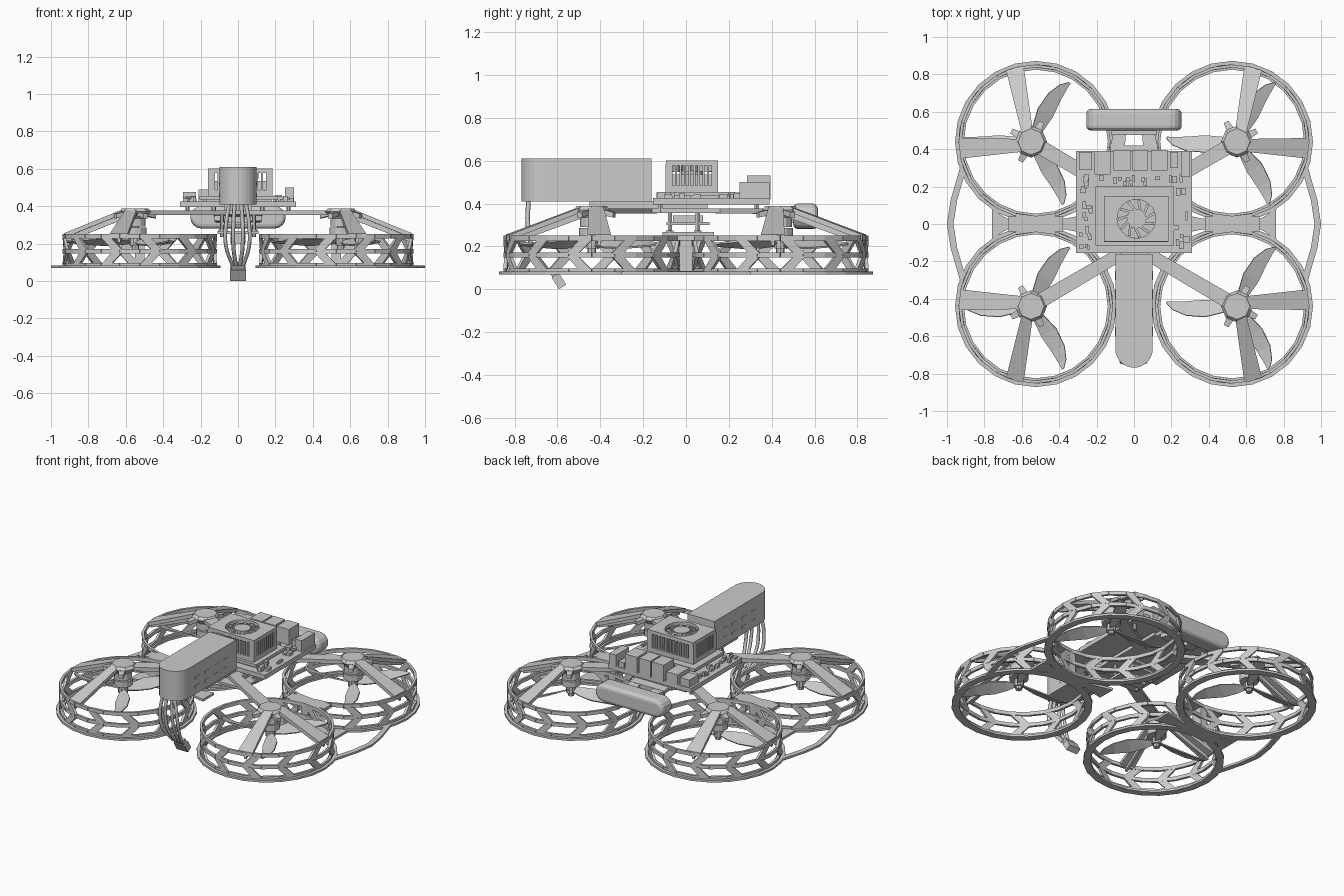
import bpy, bmesh, math, random
from mathutils import Vector, Matrix

if "Cube" in bpy.data.objects:
    bpy.data.objects.remove(bpy.data.objects["Cube"])

random.seed(4)
CX, CY, R = 0.525, 0.44, 0.405      # duct centre (mirrored four ways) and wall radius
HX, HY = 0.55, 0.44                 # motor axis


def finish(name, bm, mirror=None, solid=0, loc=(0, 0, 0)):
    bmesh.ops.recalc_face_normals(bm, faces=bm.faces)
    me = bpy.data.meshes.new(name)
    bm.to_mesh(me)
    bm.free()
    ob = bpy.data.objects.new(name, me)
    ob.location = loc
    bpy.context.collection.objects.link(ob)
    if solid:
        s = ob.modifiers.new("thickness", 'SOLIDIFY')
        s.thickness, s.offset = solid, 0
    if mirror:
        m = ob.modifiers.new("mirror", 'MIRROR')
        m.use_axis = mirror
    return ob


def loft(bm, a, b):
    """Closed solid between two outlines with equal point counts."""
    va, vb = [bm.verts.new(p) for p in a], [bm.verts.new(p) for p in b]
    n = len(a)
    for i in range(n):
        j = (i + 1) % n
        bm.faces.new((va[i], va[j], vb[j], vb[i]))
    bm.faces.new(va[::-1])
    bm.faces.new(vb)


def box(bm, x0, x1, y0, y1, z0, z1):
    q = [(x0, y0), (x1, y0), (x1, y1), (x0, y1)]
    loft(bm, [(x, y, z0) for x, y in q], [(x, y, z1) for x, y in q])


def boxes(name, rows, mirror=None):
    bm = bmesh.new()
    for r in rows:
        box(bm, *r)
    return finish(name, bm, mirror)


def circle(cx, cy, r, n):
    return [(cx + r * math.cos(math.tau * i / n), cy + r * math.sin(math.tau * i / n)) for i in range(n)]


def disc(bm, cx, cy, r0, r1, z0, z1, n=12):
    loft(bm, [(x, y, z0) for x, y in circle(cx, cy, r0, n)], [(x, y, z1) for x, y in circle(cx, cy, r1, n)])


def annulus(bm, inner, outer, z0, z1):
    loops = [[bm.verts.new((x, y, z)) for x, y in pts]
             for pts, z in ((inner, z0), (outer, z0), (outer, z1), (inner, z1))]
    n = len(inner)
    for k in range(4):
        a, b = loops[k], loops[(k + 1) % 4]
        for i in range(n):
            bm.faces.new((a[i], a[(i + 1) % n], b[(i + 1) % n], b[i]))


def panel(bm, p, q, wp, wq, t):
    """Tapered bar from p to q, its top face on the line p-q."""
    p, q = Vector(p), Vector(q)
    s = (q - p).cross(Vector((0, 0, 1))).normalized()
    d = Vector((0, 0, -t))
    loft(bm, [p - s * wp, p + s * wp, p + s * wp + d, p - s * wp + d],
         [q - s * wq, q + s * wq, q + s * wq + d, q - s * wq + d])


# Duct walls: three bands joined by slanted struts
N = 12
step = math.tau / N
bm = bmesh.new()


def wall(a0, a1, b0, b1, z0, z1):
    pts = [(a0, z0), (a1, z0), (b1, z1), (b0, z1)]
    bm.faces.new([bm.verts.new((CX + R * math.cos(a), CY + R * math.sin(a), z)) for a, z in pts])


for i in range(N):
    a = i * step
    for h in (0, step / 2):
        for z0, z1 in ((0.07, 0.097), (0.148, 0.172), (0.226, 0.25)):
            wall(a + h, a + h + step / 2, a + h, a + h + step / 2, z0, z1)
    w, lean = step * 0.27, step * 0.3
    wall(a, a + w, a + lean, a + lean + w, 0.09, 0.155)
    wall(a + lean, a + lean + w, a, a + w, 0.165, 0.23)
finish("duct_walls", bm, (True, True, False), 0.016)

# Bottom flange rings
bm = bmesh.new()
annulus(bm, circle(CX, CY, 0.385, 24), circle(CX, CY, 0.432, 24), 0.068, 0.082)
finish("duct_flanges", bm, (True, True, False))

# Outer flange bridges and webs between neighbouring ducts
bm = bmesh.new()
edge = [(0.925, 0.32), (0.98, 0.13), (1.0, 0.0), (0.98, -0.13), (0.925, -0.32)]
out = edge + [(x - 0.035, y) for x, y in edge[::-1]]
loft(bm, [(x, y, 0.068) for x, y in out], [(x, y, 0.082) for x, y in out])
web = [(0.22, 0.06), (0.36, 0.03), (0.68, 0.03), (0.76, 0.08)]
web = web + [(x, -y) for x, y in web[::-1]]
loft(bm, [(x, y, 0.068) for x, y in web], [(x, y, 0.084) for x, y in web])
box(bm, 0.38, 0.67, -0.04, 0.04, 0.228, 0.25)
box(bm, 0.5, 0.55, -0.04, 0.04, 0.08, 0.23)
finish("duct_bridges", bm, (True, False, False))

# Motor arms: two sloping panels to the duct, one flat arm to the body
bm = bmesh.new()
panel(bm, (HX + 0.02, HY + 0.05, 0.385), (0.637, 0.832, 0.255), 0.03, 0.048, 0.025)
panel(bm, (HX + 0.06, HY - 0.02, 0.385), (0.928, 0.405, 0.255), 0.035, 0.055, 0.025)
panel(bm, (HX + 0.02, HY + 0.05, 0.37), (0.637, 0.832, 0.245), 0.008, 0.008, 0.04)
panel(bm, (HX + 0.06, HY - 0.02, 0.37), (0.928, 0.405, 0.245), 0.008, 0.008, 0.04)
panel(bm, (HX, HY, 0.378), (0.08, 0.165, 0.378), 0.04, 0.035, 0.025)
finish("motor_arms", bm, (True, True, False))

# Motor mounts and hanging motors
bm = bmesh.new()
disc(bm, HX, HY, 0.05, 0.085, 0.33, 0.37, 8)
disc(bm, HX, HY, 0.085, 0.07, 0.37, 0.388, 8)
for k in range(4):
    a = k * math.pi / 2 + 0.5
    p = (HX + 0.12 * math.cos(a), HY + 0.12 * math.sin(a), 0.36)
    panel(bm, (HX, HY, 0.386), p, 0.03, 0.014, 0.025)
disc(bm, HX, HY, 0.055, 0.055, 0.29, 0.335)
disc(bm, HX, HY, 0.06, 0.06, 0.245, 0.285)
disc(bm, HX, HY, 0.02, 0.02, 0.17, 0.3, 8)
finish("motors", bm, (True, True, False))

# Three-blade propellers, same heading in every duct
stations = [(0.02, 0.025, 0), (0.08, 0.06, 0.005), (0.17, 0.09, 0.012), (0.27, 0.075, 0.012),
            (0.34, 0.045, -0.002), (0.375, 0.012, -0.02)]      # radius, chord, sweep
for sx in (-1, 1):
    for sy in (-1, 1):
        bm = bmesh.new()
        for k in range(3):
            rot = Matrix.Rotation(math.pi / 3 + k * math.tau / 3, 3, 'Z')
            prev = None
            for r, c, sw in stations:
                lift = c * 0.5 * (0.6 - r)
                cur = [bm.verts.new(rot @ Vector((r, sw + s * c / 2, s * lift))) for s in (-1, 1)]
                if prev:
                    bm.faces.new((prev[0], cur[0], cur[1], prev[1]))
                prev = cur
        finish("propeller", bm, None, 0.008, (sx * HX, sy * HY, 0.21))
        bm = bmesh.new()
        disc(bm, sx * HX, sy * HY, 0.03, 0.03, 0.19, 0.235, 10)
        finish("propeller_hub", bm)

# Body plates, flight stack and standoffs
boxes("body_plates", [(-0.14, 0.14, -0.2, 0.36, 0.355, 0.378), (-0.075, 0.075, -0.45, 0.1, 0.378, 0.412),
                      (-0.11, 0.11, -0.11, 0.13, 0.25, 0.266), (-0.09, 0.09, -0.09, 0.11, 0.3, 0.315),
                      (-0.05, 0.05, -0.06, 0.08, 0.315, 0.345), (-0.04, 0.04, 0.0, 0.06, 0.2, 0.25)])
bm = bmesh.new()
for y in (-0.075, 0.055):
    disc(bm, 0.085, y, 0.011, 0.011, 0.235, 0.36, 6)
    disc(bm, 0.085, y, 0.02, 0.02, 0.255, 0.275, 6)
for y in (-0.12, 0.33):
    disc(bm, 0.27 if y > 0 else 0.13, y, 0.012, 0.012, 0.355, 0.41, 6)
finish("standoffs", bm, (True, False, False))

# Computer boards with chips
boxes("computer_board", [(-0.31, 0.31, -0.155, 0.39, 0.395, 0.425), (-0.205, 0.215, -0.115, 0.2, 0.435, 0.455),
                         (-0.17, 0.18, -0.1, 0.17, 0.425, 0.435)])
bm = bmesh.new()
for k in range(44):
    x = random.choice((-1, 1)) * random.uniform(0.225, 0.285)
    y = random.uniform(-0.13, 0.25)
    if k % 3 == 0:
        x, y = random.uniform(-0.27, 0.27), random.uniform(0.215, 0.25)
    w, l = random.uniform(0.006, 0.015), random.uniform(0.008, 0.022)
    box(bm, x - w, x + w, y - l, y + l, 0.42, random.uniform(0.435, 0.455))
finish("board_chips", bm)

# Rear sockets along the board edge
boxes("rear_sockets", [(-0.295, -0.225, 0.29, 0.385, 0.42, 0.475), (-0.21, -0.125, 0.265, 0.39, 0.42, 0.49),
                       (-0.11, -0.02, 0.285, 0.395, 0.42, 0.53), (-0.01, 0.075, 0.285, 0.395, 0.42, 0.53),
                       (0.09, 0.18, 0.285, 0.395, 0.42, 0.53), (0.195, 0.235, 0.3, 0.385, 0.42, 0.46),
                       (0.25, 0.3, 0.25, 0.39, 0.42, 0.5)])

# Finned heatsink with top fan
x0, x1, y0, y1 = -0.16, 0.185, -0.095, 0.15
fx, fy = 0.013, 0.028
fins = [(x0, x1, y0, y1, 0.45, 0.485), (x0 + 0.02, x1 - 0.02, y0 + 0.02, y1 - 0.02, 0.48, 0.535)]
for k in range(12):
    y = y0 + k * (y1 - y0 - 0.01) / 11
    fins += [(x0, x0 + 0.035, y, y + 0.01, 0.48, 0.585), (x1 - 0.035, x1, y, y + 0.01, 0.48, 0.585)]
for k in range(14):
    x = x0 + k * (x1 - x0 - 0.01) / 13
    fins += [(x, x + 0.01, y0, y0 + 0.022, 0.48, 0.585), (x, x + 0.01, y1 - 0.022, y1, 0.48, 0.585)]
boxes("heatsink", fins)
bm = bmesh.new()
rim = []
for x, y in circle(0, 0, 1, 32):
    m = max(abs(x), abs(y))
    rim.append((fx + x / m * (x1 - x0) / 2, fy + y / m * (y1 - y0) / 2))
annulus(bm, circle(fx, fy, 0.103, 32), rim, 0.578, 0.602)
finish("fan_cover", bm)
bm = bmesh.new()
disc(bm, fx, fy, 0.052, 0.052, 0.53, 0.598, 20)
for k in range(11):
    a, b = k * math.tau / 11, (k + 0.55) * math.tau / 11
    panel(bm, (fx + 0.05 * math.cos(a), fy + 0.05 * math.sin(a), 0.592),
          (fx + 0.098 * math.cos(b), fy + 0.098 * math.sin(b), 0.588), 0.006, 0.008, 0.04)
finish("fan_rotor", bm)

# Battery pack with rounded front and side slots
arc = [(0.1 * math.cos(t), -0.668 - 0.1 * math.sin(t)) for t in [math.pi * i / 14 for i in range(15)]]
out = arc + [(-0.1, -0.16), (0.1, -0.16)]
bm = bmesh.new()
loft(bm, [(x, y, 0.41) for x, y in out], [(x, y, 0.61) for x, y in out])
finish("battery", bm)
boxes("battery_slots", [(0.098, 0.102, -0.6 + 0.1 * k, -0.55 + 0.1 * k, z, z + 0.018)
                        for k in range(4) for z in (0.45, 0.51)], (True, False, False))

# Battery leads, curving back under the nose to a plug
for x, end in ((-0.065, -0.03), (-0.025, -0.012), (0.025, 0.012), (0.06, 0.03)):
    cu = bpy.data.curves.new("battery_lead", 'CURVE')
    cu.dimensions, cu.bevel_depth, cu.bevel_resolution, cu.resolution_u = '3D', 0.011, 1, 4
    pts = [(x * 0.7, -0.735, 0.42), (x, -0.738, 0.3), (x, -0.715, 0.19), (end, -0.645, 0.085)]
    sp = cu.splines.new('BEZIER')
    sp.bezier_points.add(len(pts) - 1)
    for b, p in zip(sp.bezier_points, pts):
        b.co = p
        b.handle_left_type = b.handle_right_type = 'AUTO'
    bpy.context.collection.objects.link(bpy.data.objects.new("battery_lead", cu))
plug = boxes("battery_plug", [(-0.042, 0.042, -0.02, 0.02, -0.045, 0.02), (-0.034, 0.034, -0.016, 0.016, 0.02, 0.05)])
plug.location = (0, -0.6, 0.049)
plug.rotation_euler.x = math.radians(32)

# Rear sensor bar with rounded ends, and its bracket
prof = []
for s in (1, -1):
    for i in range(9):
        t = math.pi * (i / 8 - 0.5)
        prof.append((s * (0.195 + 0.06 * math.cos(t)), 0.34 + s * 0.06 * math.sin(t)))
bm = bmesh.new()
loft(bm, [(x, 0.5, z) for x, z in prof], [(x, 0.615, z) for x, z in prof])
bar = finish("sensor_bar", bm)
bv = bar.modifiers.new("bevel", 'BEVEL')
bv.width, bv.segments, bv.limit_method, bv.angle_limit = 0.024, 3, 'ANGLE', math.radians(50)
bm = bmesh.new()
panel(bm, (0.0, 0.3, 0.378), (0, 0.42, 0.37), 0.12, 0.13, 0.025)
panel(bm, (0.09, 0.4, 0.37), (0.07, 0.52, 0.36), 0.04, 0.03, 0.05)
panel(bm, (-0.09, 0.4, 0.37), (-0.07, 0.52, 0.36), 0.04, 0.03, 0.05)
box(bm, -0.12, 0.12, 0.475, 0.51, 0.31, 0.375)
finish("sensor_bracket", bm)
